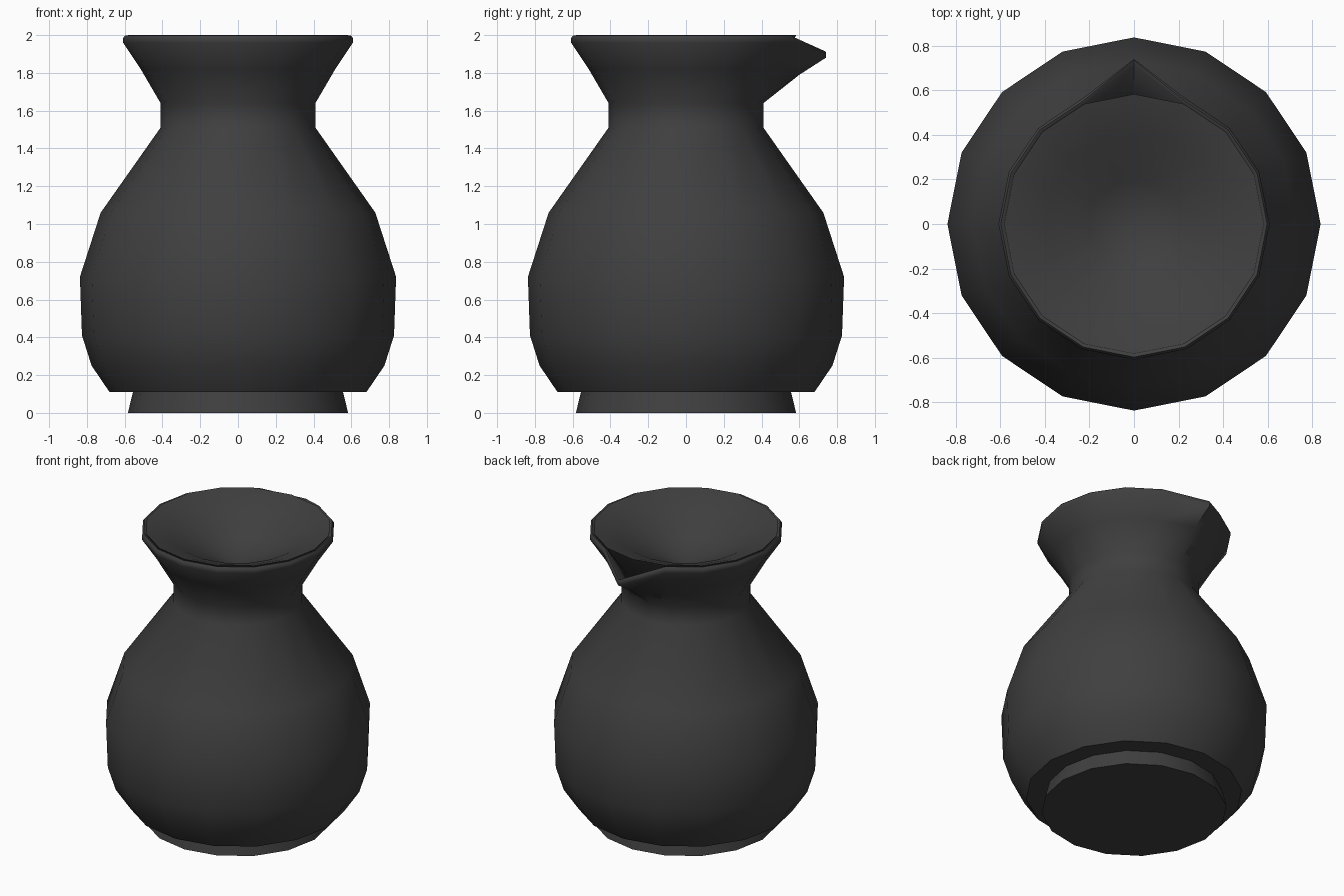
import bpy, bmesh, math

SIDES = 16
BACK = SIDES // 4  # column that points to +y

cube = bpy.data.objects.get("Cube")
if cube:
    bpy.data.objects.remove(cube, do_unlink=True)

charcoal = bpy.data.materials.new("charcoal")
charcoal.use_nodes = True
colour = (0.05, 0.05, 0.05, 1)
charcoal.diffuse_color = colour
shader = next(n for n in charcoal.node_tree.nodes if n.type == "BSDF_PRINCIPLED")
shader.inputs["Base Color"].default_value = colour


def revolve(name, profile, pulled=None, angle=50):
    """Lathe (radius, z) points; 'pulled' moves the back vertex of chosen rows."""
    pulled = pulled or {}
    bm = bmesh.new()
    rings = []
    for row, (radius, z) in enumerate(profile):
        if radius == 0:
            rings.append([bm.verts.new((0, 0, z))] * SIDES)
            continue
        ring = []
        for i in range(SIDES):
            r, h = pulled.get(row, (radius, z)) if i == BACK else (radius, z)
            a = math.tau * i / SIDES
            ring.append(bm.verts.new((r * math.cos(a), r * math.sin(a), h)))
        rings.append(ring)
    for low, high in zip(rings, rings[1:]):
        for i in range(SIDES):
            j = (i + 1) % SIDES
            corners = dict.fromkeys((low[i], low[j], high[j], high[i]))
            bm.faces.new(list(corners))
    bmesh.ops.recalc_face_normals(bm, faces=bm.faces[:])
    mesh = bpy.data.meshes.new(name)
    bm.to_mesh(mesh)
    bm.free()
    mesh.materials.append(charcoal)
    obj = bpy.data.objects.new(name, mesh)
    bpy.context.collection.objects.link(obj)
    bpy.ops.object.select_all(action="DESELECT")
    obj.select_set(True)
    bpy.context.view_layer.objects.active = obj
    bpy.ops.object.shade_smooth_by_angle(angle=math.radians(angle))
    return obj


# Foot ring with a flat underside
revolve("foot", [(0, 0), (0.583, 0), (0.555, 0.115), (0, 0.115)])

# Jug body: belly, neck, flared rim, then the inner wall down to the neck;
# the back column is pulled out into the pouring spout
revolve("jug_body", [
    (0, 0.11), (0.68, 0.11), (0.775, 0.25), (0.826, 0.41), (0.837, 0.72),
    (0.727, 1.06), (0.41, 1.51), (0.41, 1.64), (0.515, 1.82),
    (0.608, 1.96), (0.608, 1.985), (0.597, 1.998), (0.585, 1.995),
    (0.5, 1.83), (0.39, 1.65), (0, 1.6)],
    {8: (0.6, 1.79), 9: (0.74, 1.88), 10: (0.74, 1.91),
     11: (0.735, 1.915), 12: (0.715, 1.91), 13: (0.57, 1.8)})

# Lid: plug that fills the mouth, with a narrow rim and a dished top
revolve("dished_lid", [
    (0, 1.62), (0.36, 1.66), (0.47, 1.83), (0.57, 1.975), (0.583, 2.0),
    (0.53, 1.985), (0.4, 1.935), (0.2, 1.83), (0, 1.75)])
